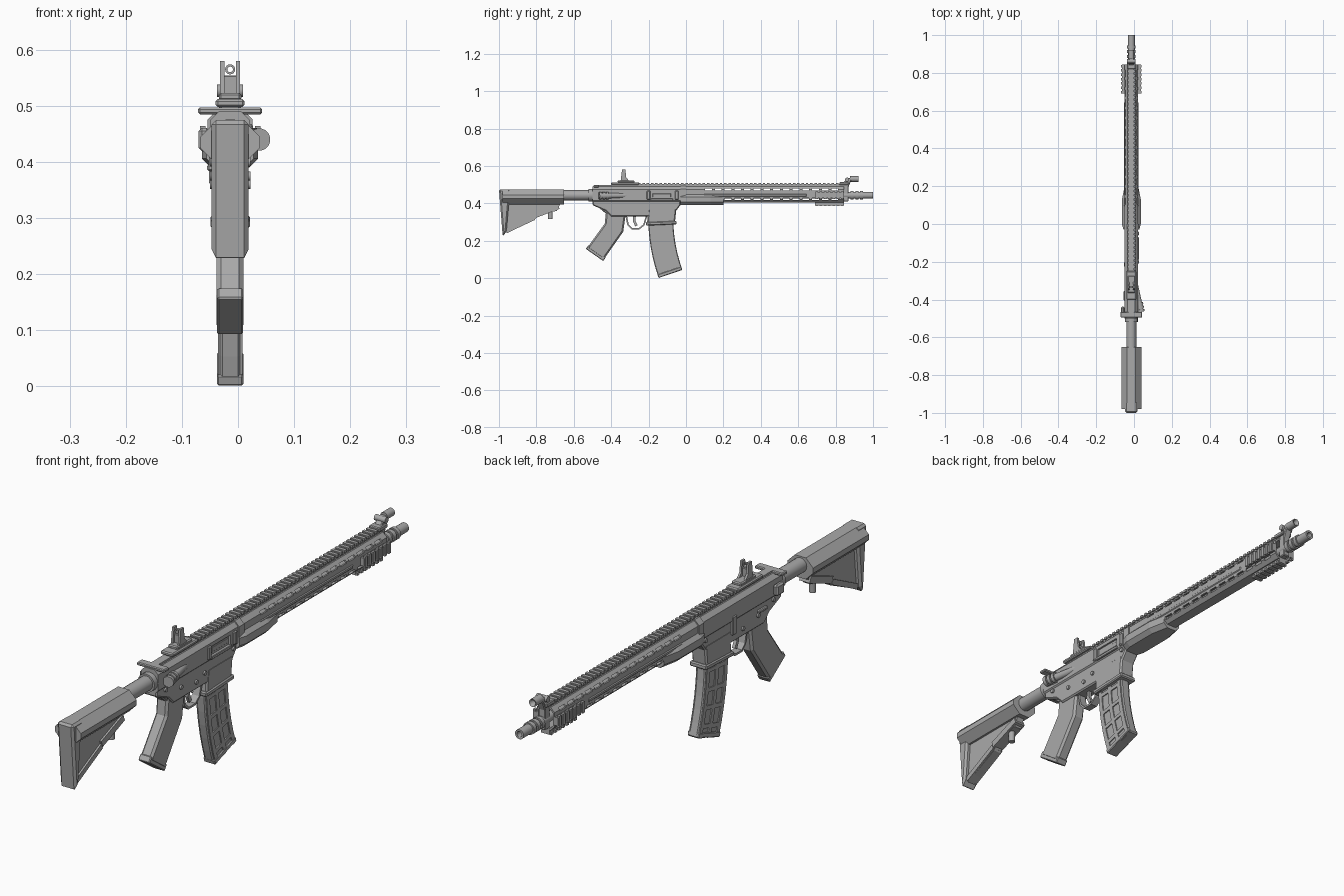
import bpy, bmesh, math
from mathutils import Vector, Matrix

if "Cube" in bpy.data.objects:
    bpy.data.objects.remove(bpy.data.objects["Cube"], do_unlink=True)

AXIS = -.014                        # bore position across x
BORE = .443                         # bore height
BUTT, REAR, JOINT, NOSE = -.98, -.5, -.03, .845   # main stations along y

grey = bpy.data.materials.new("gunmetal grey")
grey.use_nodes = True
grey.diffuse_color = (.4, .4, .4, 1)
grey.node_tree.nodes["Principled BSDF"].inputs["Base Color"].default_value = grey.diffuse_color


def finish(name, bm, bevel=0):
    """Turn a bmesh, built around x = 0, into a finished part on the bore axis."""
    bmesh.ops.translate(bm, verts=bm.verts, vec=(AXIS, 0, 0))
    bmesh.ops.recalc_face_normals(bm, faces=bm.faces)
    mesh = bpy.data.meshes.new(name)
    bm.to_mesh(mesh)
    bm.free()
    mesh.materials.append(grey)
    part = bpy.data.objects.new(name, mesh)
    bpy.context.collection.objects.link(part)
    if bevel:
        chamfer = part.modifiers.new("chamfer", 'BEVEL')
        chamfer.width, chamfer.segments = bevel, 1
        chamfer.limit_method, chamfer.angle_limit = 'ANGLE', math.radians(50)
    return part


def smooth(part):
    bpy.ops.object.select_all(action='DESELECT')
    part.select_set(True)
    bpy.context.view_layer.objects.active = part
    bpy.ops.object.shade_smooth_by_angle(angle=math.radians(35))
    return part


def cut(part, cutter):
    boolean = part.modifiers.new("cut", 'BOOLEAN')
    boolean.operation, boolean.object, boolean.solver = 'DIFFERENCE', cutter, 'EXACT'
    bpy.context.view_layer.objects.active = part
    bpy.ops.object.modifier_apply(modifier=boolean.name)
    bpy.data.objects.remove(cutter, do_unlink=True)


def skin(bm, rings):
    """Bridge rings of points and cap both ends."""
    rings = [[bm.verts.new(point) for point in ring] for ring in rings]
    for near, far in zip(rings, rings[1:]):
        for i in range(len(near)):
            bm.faces.new((near[i - 1], near[i], far[i], far[i - 1]))
    bm.faces.new(rings[0])
    bm.faces.new(rings[-1])


def plates(name, outlines, half, x=0, bevel=0):
    """Side outlines of (y, z) points, made solid across x."""
    bm = bmesh.new()
    for outline in outlines:
        skin(bm, [[(x + side, y, z) for y, z in outline] for side in (-half, half)])
    return finish(name, bm, bevel)


def ribbon(path, back, front):
    """Outline that follows a (y, z) path between two sideways offsets."""
    path = [Vector(point) for point in path]
    near, far = [], []
    for i, point in enumerate(path):
        heading = path[min(i + 1, len(path) - 1)] - path[max(i - 1, 0)]
        across = Vector((-heading.y, heading.x)).normalized()
        near.append(point + across * back)
        far.append(point + across * front)
    return near + far[::-1]


def loft(name, z, stations):
    """Chamfered sections along y, each given as y, half width, half height, chamfer."""
    bm = bmesh.new()
    rings = []
    for y, w, h, c in stations:
        corner = [(w, c - h), (w, h - c), (w - c, h), (c - w, h)]
        rings.append([(s * a, y, z + s * b) for s in (1, -1) for a, b in corner])
    skin(bm, rings)
    return finish(name, bm)


def add_box(bm, at, size):
    bmesh.ops.create_cube(bm, size=1, matrix=Matrix.Translation(at) @ Matrix.Diagonal((*size, 1)))


def box(name, at, size, bevel=0):
    bm = bmesh.new()
    add_box(bm, at, size)
    return finish(name, bm, bevel)


def add_rod(bm, start, end, radius, tip=None):
    start, end = Vector(start), Vector(end)
    turn = Vector((0, 0, 1)).rotation_difference(end - start).to_matrix().to_4x4()
    bmesh.ops.create_cone(bm, cap_ends=True, segments=16, radius1=radius, radius2=tip or radius,
                          depth=(end - start).length, matrix=Matrix.Translation((start + end) / 2) @ turn)


def rod(name, start, end, radius, tip=None):
    bm = bmesh.new()
    add_rod(bm, start, end, radius, tip)
    return smooth(finish(name, bm))


def bore_rod(name, start, end, radius, tip=None, z=BORE):
    return rod(name, (0, start, z), (0, end, z), radius, tip)


def spaced(start, end, step):
    return [start + step * i for i in range(round((end - start) / step) + 1)]


def rail(name, start, end, angle, reach):
    """Toothed accessory rail, turned around the bore."""
    bm = bmesh.new()
    add_box(bm, (0, (start + end) / 2, reach - .012), (.03, end - start, .016))
    for y in spaced(start + .008, end - .008, .023):
        add_box(bm, (0, y, reach - .005), (.042, .013, .01))
    bmesh.ops.rotate(bm, verts=bm.verts, matrix=Matrix.Rotation(math.radians(angle), 3, 'Y'))
    bmesh.ops.translate(bm, verts=bm.verts, vec=(0, 0, BORE))
    return finish(name, bm)


# Stock, buffer tube and castle nut
loft("stock_cheek", .435, [(y, .053, .04, .03) for y in (BUTT, -.652)])
plates("butt_plate", [[(-1, .475), (-.94, .475), (-.96, .25), (BUTT, .222)]], .033, bevel=.008)
plates("stock_web", [[(BUTT, .42), (-.96, .24), (-.81, .31), (-.79, .34), (-.69, .36), (-.66, .42)]], .015)
plates("stock_ribs", [ribbon([(-.96, .25), (-.81, .325)], -.01, .01),
                      ribbon([(-.81, .33), (-.68, .38)], -.01, .015)], .022)
rod("stock_lever", (0, -.725, .37), (0, -.725, .315), .012)
bore_rod("buffer_tube", -.67, REAR, .027)
bore_rod("castle_nut", -.52, REAR, .034)

# Upper receiver with ejection port
upper = loft("upper_receiver", .445, [(y, .035, .045, .015) for y in (REAR, JOINT)])
cut(upper, box("port_cutter", (.036, -.13, BORE), (.016, .11, .036)))
box("bolt_cover", (.024, -.13, BORE), (.012, .1, .022), .003)
box("port_door", (.036, -.13, .42), (.008, .12, .012), .002)
for y in (-.2, -.05):
    box("port_ridge", (.034, y, BORE), (.014, .02, .05), .004)

# Lower receiver and magazine well
plates("lower_receiver", [[(REAR, .415), (REAR, .39), (-.43, .36), (-.4, .33), (-.2, .33),
                           (-.06, .35), (JOINT, .39), (JOINT, .415)]], .03, bevel=.005)
plates("magazine_well", [[(-.2, .38), (-.21, .28), (-.06, .29), (-.05, .38)]], .031, bevel=.006)
plates("well_lip", [ribbon([(-.215, .29), (-.05, .297)], -.009, .009)], .035, bevel=.004)
for y, z in ((-.45, .4), (-.05, .4), (-.36, .375), (-.27, .36), (-.22, .375)):
    rod("receiver_pin", (-.036, y, z), (.036, y, z), .008)
box("selector_lever", (-.035, -.38, .39), (.012, .05, .012), .003)
box("bolt_catch", (-.032, -.215, .395), (.012, .025, .07), .003)

# Charging handle, side catch and forward assist
box("charging_handle", (0, -.48, .491), (.114, .03, .012), .003)
box("charging_shaft", (0, -.41, .491), (.03, .13, .012))
box("side_catch", (-.046, -.46, .44), (.02, .045, .042), .006)
root, knob = Vector((.01, -.26, BORE)), Vector((.052, -.465, .44))
rod("assist_housing", root, knob, .012, .015)
for along in (.82, .91, 1):
    rod("assist_knob", root.lerp(knob, along - .06), root.lerp(knob, along), .02)

# Pistol grip, trigger and guard
grip = [(-.37, .39), (-.385, .27), (-.485, .13)]
plates("pistol_grip", [ribbon(grip, -.054, .054)], .024, bevel=.008)
plates("grip_cap", [ribbon([(-.475, .144), (-.489, .124)], -.057, .057)], .023, bevel=.003)
plates("beaver_tail", [[(-.48, .4), (-.47, .38), (-.41, .33), (-.4, .4)]], .02, bevel=.004)
loop = [(-.32, .335), (-.31, .285), (-.29, .265), (-.25, .265), (-.225, .285), (-.21, .335)]
plates("trigger_guard", [ribbon(loop, -.004, .004)], .014)
plates("trigger", [ribbon([(-.275, .335), (-.277, .305), (-.265, .28)], -.007, .007)], .006)


# Magazine: curved slim body with a raised frame
def spine(start, end):
    steps = [start + (end - start) * i / 6 for i in range(7)]
    return [(.052 * t * t - .135, .32 - .297 * t) for t in steps]


EDGE = .067
plates("magazine_body", [ribbon(spine(0, 1), -EDGE, EDGE)], .018, bevel=.004)
columns = [ribbon(spine(0, 1), c - .009, c + .009) for c in (-.053, 0, .053)]
rungs = [ribbon(spine(t, t + .05), -.055, .055) for t in (.15, .4, .62, .84)]
plates("magazine_frame", columns + rungs, .022)
plates("magazine_floor", [ribbon(spine(.94, 1), -EDGE, EDGE)], .0235, bevel=.003)

# Handguard tube with see-through slots, collar and flared rear shell
tube = loft("handguard", .447, [(y, .036, .043, .016) for y in (JOINT, NOSE)])
cut(tube, loft("bore_cutter", .447, [(y, .03, .037, .014) for y in (.02, 1)]))
slots = bmesh.new()
for y in spaced(.12, .8, .052):
    for z in (.422, .474):
        add_box(slots, (0, y, z), (.2, .036, .011))
cut(tube, finish("slot_cutter", slots))
box("side_strip", (0, .37, BORE), (.078, .55, .013), .003)
loft("handguard_collar", .447, [(y, .04, .047, .018) for y in (JOINT, 0)])
loft("handguard_shell", .42, [(y, w, .03, .016) for y, w in ((JOINT, .042), (0, .05), (.13, .05), (.2, .036))])

# Rails
rail("top_rail", -.35, NOSE, 0, .065)
for name, angle, reach in (("left_rail", 90, .054), ("right_rail", -90, .054), ("bottom_rail", 180, .058)):
    rail(name, .69, NOSE, angle, reach)

# Barrel and ringed muzzle device
bore_rod("barrel", 0, .93, .017)
muzzle = bmesh.new()
add_rod(muzzle, (0, .87, BORE), (0, 1, BORE), .018)
for y in spaced(.88, .98, .025):
    add_rod(muzzle, (0, y, BORE), (0, y + .016, BORE), .023)
muzzle = smooth(finish("muzzle_device", muzzle))
cut(muzzle, bore_rod("muzzle_cutter", .96, 1.1, .01))

# Rear sight
box("rear_sight_base", (0, -.325, .505), (.052, .15, .014), .004)
box("rear_sight_step", (0, -.32, .516), (.04, .09, .014), .004)
for x in (-.014, .014):
    plates("rear_sight_wing", [[(-.35, .515), (-.342, .58), (-.324, .58), (-.32, .54), (-.3, .515)]], .004, x)
box("rear_sight_leaf", (0, -.333, .537), (.026, .012, .035), .002)
ring = bore_rod("rear_sight_ring", -.338, -.328, .009, z=.565)
cut(ring, bore_rod("ring_cutter", -.4, -.3, .005, z=.565))

# Front sight
box("front_sight_base", (0, NOSE, .505), (.044, .05, .016), .003)
plates("front_sight_post", [[(.84, .41), (.84, .51), (.862, .535), (.888, .535), (.868, .485), (.868, .41)]], .014, bevel=.003)
hood = bore_rod("front_sight_hood", .877, .922, .015, z=.53)
cut(hood, bore_rod("hood_cutter", .89, 1, .011, z=.53))
rod("front_sight_pivot", (-.023, .862, .527), (.023, .862, .527), .011)
